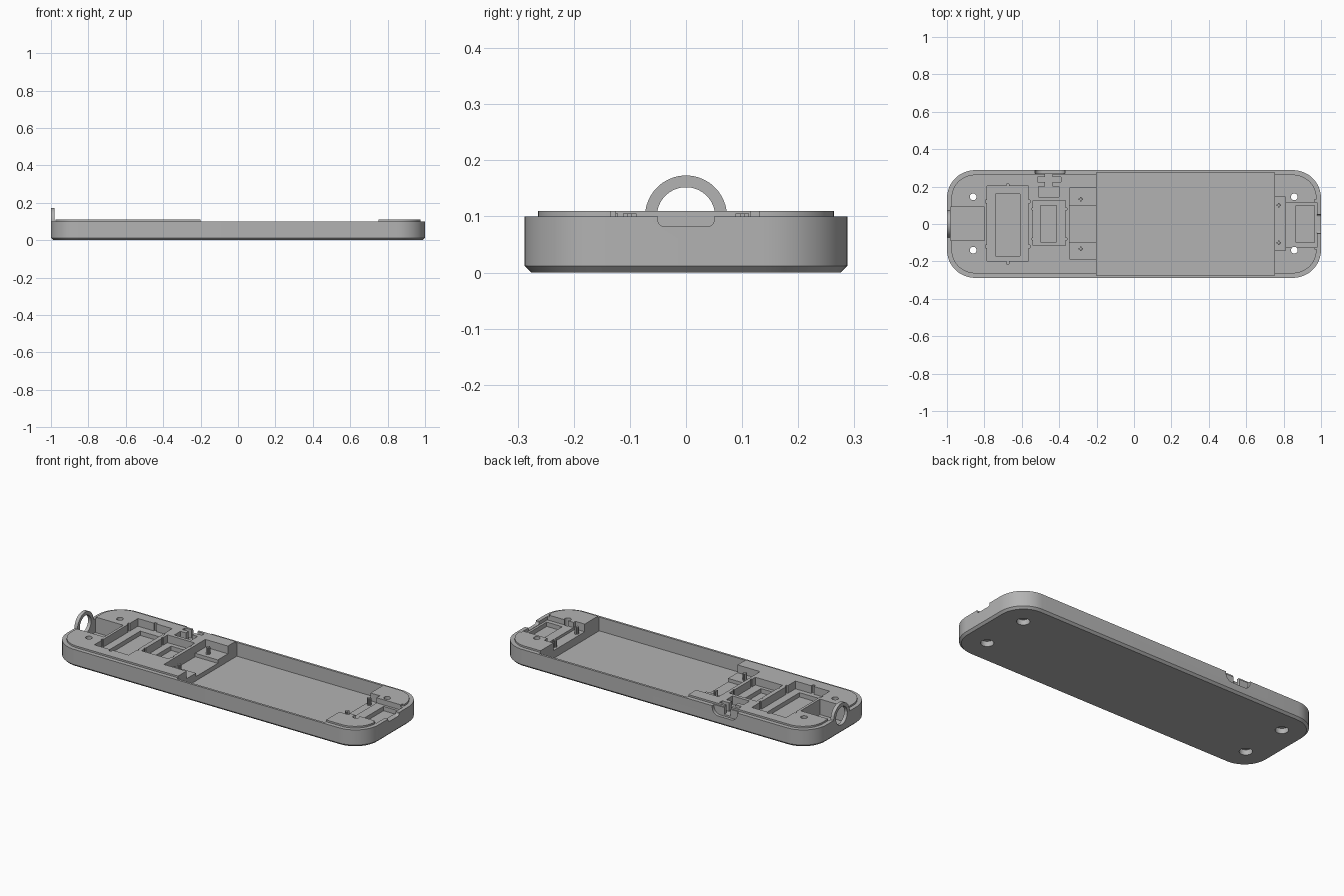
import bpy, bmesh, math

default = bpy.data.objects.get("Cube")
if default:
    bpy.data.objects.remove(default, do_unlink=True)

grey = bpy.data.materials.new("matte grey")
grey.use_nodes = True
colour = (0.45, 0.45, 0.45, 1)
grey.diffuse_color = colour
grey.node_tree.nodes["Principled BSDF"].inputs["Base Color"].default_value = colour


def arc(cx, cy, r, start, end, n=12):
    return [(cx + r * math.cos(start + (end - start) * i / n),
             cy + r * math.sin(start + (end - start) * i / n)) for i in range(n + 1)]


def rounded(x0, x1, y0, y1, r):
    """Counter-clockwise rectangle with round corners (square if r is 0)."""
    if r == 0:
        return [(x0, y0), (x1, y0), (x1, y1), (x0, y1)]
    corners = [(x1 - r, y1 - r), (x0 + r, y1 - r), (x0 + r, y0 + r), (x1 - r, y0 + r)]
    q = math.pi / 2
    return [p for i, c in enumerate(corners) for p in arc(*c, r, i * q, (i + 1) * q)]


def circle(cx, cy, r):
    return arc(cx, cy, r, 0, math.tau, 32)[:-1]


def loft(name, layers, axis="z"):
    """Solid through matching outlines, stacked along an axis."""
    place = {"z": lambda u, v, w: (u, v, w),
             "x": lambda u, v, w: (w, u, v),
             "y": lambda u, v, w: (v, w, u)}[axis]
    bm = bmesh.new()
    rings = [[bm.verts.new(place(u, v, w)) for u, v in pts] for pts, w in layers]
    for low, high in zip(rings, rings[1:]):
        for i in range(len(low)):
            j = (i + 1) % len(low)
            bm.faces.new((low[i], low[j], high[j], high[i]))
    bm.faces.new(rings[0][::-1])
    bm.faces.new(rings[-1])
    bmesh.ops.recalc_face_normals(bm, faces=bm.faces)
    mesh = bpy.data.meshes.new(name)
    bm.to_mesh(mesh)
    bm.free()
    mesh.materials.append(grey)
    obj = bpy.data.objects.new(name, mesh)
    bpy.context.collection.objects.link(obj)
    return obj


def prism(name, pts, w0, w1, axis="z"):
    return loft(name, [(pts, w0), (pts, w1)], axis)


def activate(obj):
    bpy.ops.object.select_all(action="DESELECT")
    obj.select_set(True)
    bpy.context.view_layer.objects.active = obj


def carve(target, cutter):
    cutter.hide_render = True
    mod = target.modifiers.new("cut", "BOOLEAN")
    mod.operation, mod.solver, mod.object = "DIFFERENCE", "EXACT", cutter
    activate(target)
    bpy.ops.object.modifier_apply(modifier=mod.name)
    bpy.data.objects.remove(cutter, do_unlink=True)


def pocket(x0, x1, y0, y1, floor):
    carve(case, prism("pocket_cutter", rounded(x0, x1, y0, y1, 0), floor, 0.2))


# Case: chamfered base, straight wall, raised inner lip
def case_ring(inset):
    return rounded(-1 + inset, 1 - inset, -0.288 + inset, 0.288 - inset, 0.15 - inset)


lip = 0.024
case = loft("case", [(case_ring(0.012), 0), (case_ring(0), 0.012), (case_ring(0), 0.1),
                     (case_ring(lip), 0.1), (case_ring(lip), 0.11)])

# Battery tray
pocket(-0.2, 0.75, -0.275, 0.275, 0.02)

# Ring bay, large and small component bays, stepped ledge beside the tray
pocket(-0.98, -0.8, -0.087, 0.09, 0.02)
pocket(-0.785, -0.565, -0.197, 0.203, 0.065)
pocket(-0.74, -0.61, -0.17, 0.16, 0.04)
pocket(-0.54, -0.365, -0.115, 0.125, 0.065)
pocket(-0.5, -0.415, -0.095, 0.1, 0.04)
pocket(-0.345, -0.19, -0.187, 0.193, 0.065)
pocket(-0.345, -0.19, -0.1, 0.1, 0.045)

# Clip notches around the large and small bays
for side in (-1, 1):
    pocket(-0.683, -0.667, side * 0.203 - 0.01, side * 0.203 + 0.01, 0.065)
    for edge in (-0.785, -0.565):
        pocket(edge - 0.008, edge + 0.008, side * 0.12 - 0.008, side * 0.12 + 0.008, 0.065)
    for edge in (-0.54, -0.365):
        pocket(edge - 0.006, edge + 0.006, side * 0.08 - 0.006, side * 0.08 + 0.006, 0.065)

# Side switch bay with slots reaching the rear wall
pocket(-0.51, -0.4, 0.145, 0.2, 0.06)
pocket(-0.475, -0.435, 0.195, 0.28, 0.06)
pocket(-0.515, -0.39, 0.225, 0.25, 0.06)
carve(case, prism("switch_scoop", rounded(0.05, 0.2, -0.53, -0.37, 0.04), 0.27, 0.32, "y"))

# Connector end: board ledge, deep pocket and port notch
pocket(0.74, 0.81, -0.142, 0.145, 0.065)
pocket(0.8, 0.978, -0.125, 0.115, 0.08)
pocket(0.865, 0.965, -0.1, 0.1, 0.055)
pocket(0.965, 0.985, -0.135, 0.13, 0.1)
carve(case, prism("port_notch", rounded(-0.05, 0.05, 0.082, 0.15, 0.012), 0.96, 1.05, "x"))

# Screw holes with wide seats underneath
for x in (-0.86, 0.857):
    for y in (-0.14, 0.145):
        carve(case, prism("screw_hole", circle(x, y, 0.018), -0.05, 0.2))
        carve(case, prism("screw_seat", circle(x, y, 0.034), -0.05, 0.03))

# Carry ring: hole through the end wall and arch standing above it
carve(case, prism("ring_hole", circle(0, 0.1, 0.052), -1.05, -0.95, "x"))
arch = arc(0, 0.1, 0.073, 0, math.pi, 32) + arc(0, 0.1, 0.052, math.pi, 0, 32)
carry_ring = prism("carry_ring", arch, -1, -0.98, "x")

# Cross-shaped locating pegs on the ledges
for label, x, half in (("tray", -0.285, 0.133), ("connector", 0.773, 0.1)):
    for side, y in (("front", -half), ("back", half)):
        for part, a, b in (("long", 0.012, 0.004), ("wide", 0.004, 0.012)):
            prism(f"{label}_peg_{side}_{part}", rounded(x - a, x + a, y - b, y + b, 0),
                  0.06, 0.105)

for obj in (case, carry_ring):
    activate(obj)
    bpy.ops.object.shade_smooth_by_angle(angle=math.radians(30))
